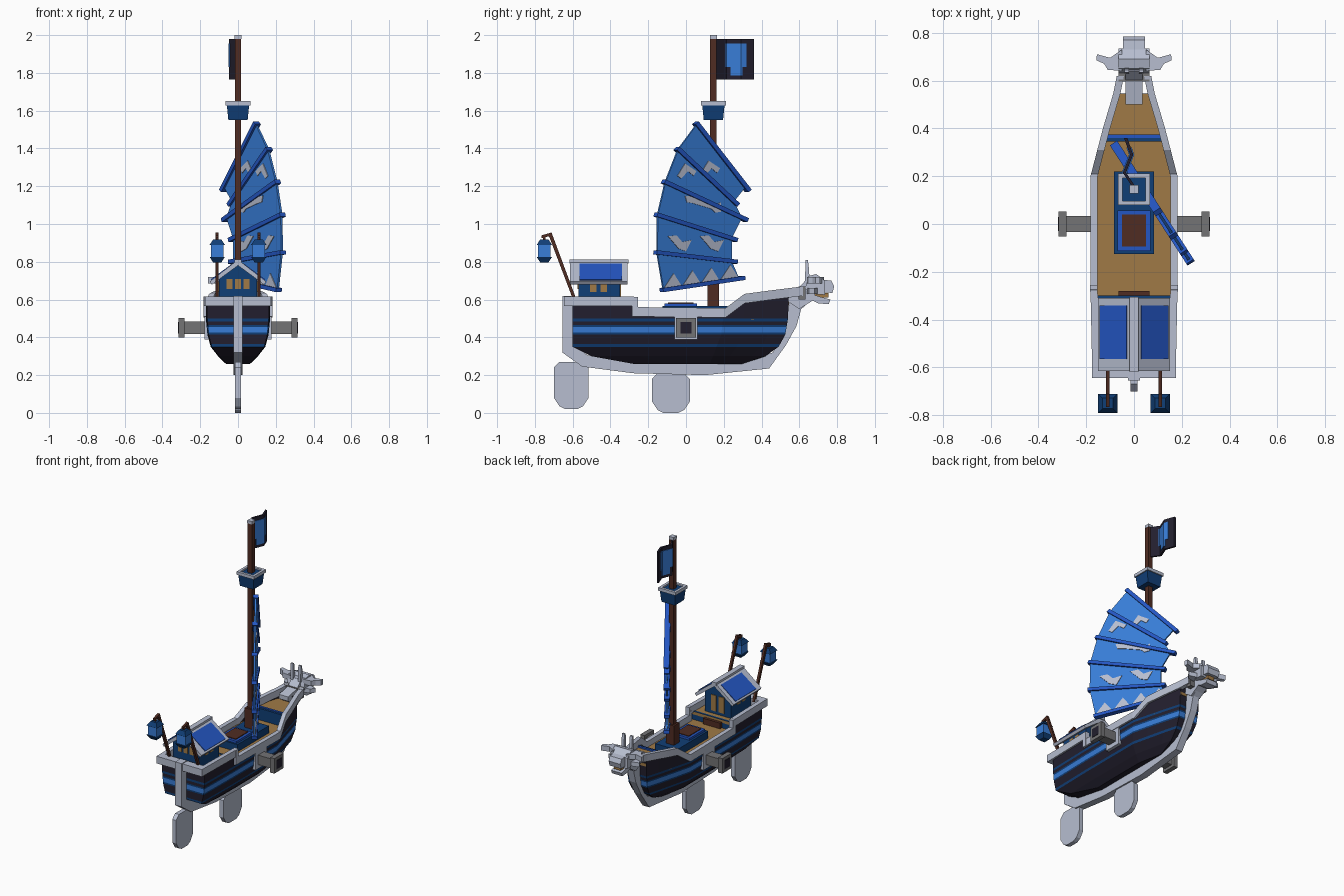
import bpy, bmesh
from mathutils import Vector

cube = bpy.data.objects.get("Cube")
if cube:
    bpy.data.objects.remove(cube, do_unlink=True)


def material(name, *rgb):
    lin = [((c / 255 + 0.055) / 1.055) ** 2.4 for c in rgb] + [1.0]
    m = bpy.data.materials.new(name)
    m.use_nodes = True
    m.diffuse_color = lin
    m.node_tree.nodes["Principled BSDF"].inputs["Base Color"].default_value = lin
    return m


PALE = material("pale grey", 183, 190, 208)
GREY = material("mid grey", 115, 115, 117)
BLACK = material("dark hull", 34, 31, 46)
NAVY = material("navy blue", 16, 62, 118)
ROYAL = material("royal blue", 36, 86, 195)
SKY = material("bright blue", 56, 125, 215)
TAN = material("tan wood", 160, 122, 70)
BROWN = material("brown wood", 80, 44, 34)


def build(name, verts, faces, mats, index=None):
    me = bpy.data.meshes.new(name)
    me.from_pydata([tuple(v) for v in verts], [], faces)
    for m in mats:
        me.materials.append(m)
    if index:
        for p, i in zip(me.polygons, index):
            p.material_index = i
    bm = bmesh.new()
    bm.from_mesh(me)
    bmesh.ops.recalc_face_normals(bm, faces=bm.faces)
    bm.to_mesh(me)
    bm.free()
    ob = bpy.data.objects.new(name, me)
    bpy.context.scene.collection.objects.link(ob)
    return ob


def loft(name, a, b, mat):
    n = len(a)
    sides = [(i, (i + 1) % n, n + (i + 1) % n, n + i) for i in range(n)]
    caps = [tuple(range(n))[::-1], tuple(range(n, 2 * n))]
    return build(name, list(a) + list(b), sides + caps, [mat])


def prism(name, pts, axis, a, b, mat, taper=1.0):
    """Extrude a 2D outline along an axis, optionally scaling the far end."""
    put = {"x": lambda p, t: (t, p[0], p[1]), "y": lambda p, t: (p[0], t, p[1]),
           "z": lambda p, t: (p[0], p[1], t)}[axis]
    c = sum((Vector(p) for p in pts), Vector((0, 0))) / len(pts)
    far = [c + (Vector(p) - c) * taper for p in pts]
    return loft(name, [put(p, a) for p in pts], [put(p, b) for p in far], mat)


def box(name, x0, x1, y0, y1, z0, z1, mat, taper=1.0):
    return prism(name, [(x0, y0), (x1, y0), (x1, y1), (x0, y1)], "z", z0, z1, mat, taper)


def interp(table, t, k=1):
    for p, q in zip(table, table[1:]):
        if t <= q[0]:
            f = max(0, (t - p[0]) / (q[0] - p[0]))
            return p[k] + f * (q[k] - p[k])
    return table[-1][k]


# hull lines: half width and rail height along y; fullness and ends by height
WIDTH = [(-.65, .162), (-.3, .17), (.2, .17), (.4, .118), (.545, .075), (.62, .06)]
RAIL = [(-.65, .59), (-.275, .59), (-.265, .535), (.21, .53), (.31, .605), (.46, .625), (.62, .645)]
FORM = [(.26, .38, -.28, .30), (.30, .62, -.5, .42), (.35, .85, -.6, .49),
        (.41, .95, -.6, .525), (.5, 1, -.6, .54), (.6, 1, -.6, .545)]
stations = [-.6, -.45, -.275, -.265, 0, .2, .31, .45, .545]
levels = [None, .5, .485, .465, .455, .425, .415, .365, .35, .3, .26]
bands = [0, 1, 0, 1, 2, 1, 0, 1, 0, 0]
verts, faces, idx = [], [], []
N = len(stations)
for z in levels:
    for s in (-1, 1):
        for y in stations:
            zz = interp(RAIL, y) if z is None else z
            y0, y1 = interp(FORM, zz, 2), interp(FORM, zz, 3)
            yy = y0 + (y + .6) / 1.145 * (y1 - y0)
            verts.append((s * interp(WIDTH, y) * interp(FORM, zz), yy, zz))
for i, band in enumerate(bands):
    top, low = 2 * N * i, 2 * N * (i + 1)
    for o in (0, N):
        for j in range(N - 1):
            faces.append((top + o + j, top + o + j + 1, low + o + j + 1, low + o + j))
    for j in (0, N - 1):
        faces.append((top + j, top + N + j, low + N + j, low + j))
    idx += [band] * (2 * N)
base = 2 * N * len(bands)
for j in range(N - 1):
    faces.append((base + j, base + j + 1, base + N + j + 1, base + N + j))
    idx.append(0)
build("hull", verts, faces, [BLACK, NAVY, SKY], idx)

# decks at three heights
for name, ys, z in (("poop_deck", (-.6, -.3), .57), ("main_deck", (-.3, .2, .36), .515),
                    ("fore_deck", (.36, .4, .545), .59)):
    edge = [(interp(WIDTH, y) - .002, y) for y in ys]
    prism(name, edge + [(-x, y) for x, y in edge[::-1]], "z", z - .02, z, TAN)
box("poop_riser", -.165, .165, -.315, -.3, .515, .572, NAVY)
box("cabin_step", -.065, .065, -.31, -.28, .515, .555, BROWN)
box("fore_riser", -.118, .118, .345, .365, .515, .595, NAVY)
box("fore_riser_trim", -.115, .115, .36, .375, .59, .6, ROYAL)

# gunwale rails
for s in (-1, 1):
    path = [-.64, -.275, -.265, .2, .21, .31, .4, .46, .545, .62]
    v, f = [], []
    for y in path:
        w, z = interp(WIDTH, y), interp(RAIL, y)
        v += [(s * (w + dx), y, z + dz) for dx, dz in
              ((-.018, -.025), (.012, -.025), (.012, .025), (-.018, .025))]
    for i in range(len(path) - 1):
        f += [(4 * i + k, 4 * i + (k + 1) % 4, 4 * i + 4 + (k + 1) % 4, 4 * i + 4 + k) for k in range(4)]
    f += [(3, 2, 1, 0), tuple(range(len(v) - 4, len(v)))]
    build("rail_right" if s < 0 else "rail_left", v, f, [PALE])
    x = s * .168
    box("rail_step", x - .015, x + .015, -.285, -.255, .51, .614, PALE)
box("stern_rail", -.175, .175, -.645, -.59, .565, .615, PALE)

# keel, rudder and fin
outer = [(-.655, .62), (-.655, .32), (-.55, .245), (-.28, .21), (.1, .2), (.44, .235),
         (.53, .36), (.585, .46), (.61, .55), (.68, .61)]
inner = [(.56, .64), (.535, .53), (.51, .43), (.46, .32), (.3, .265), (-.28, .265),
         (-.52, .305), (-.595, .36), (-.595, .62)]
prism("keel", outer + inner, "x", -.025, .025, PALE)
for name, y0, y1, z0, z1 in (("rudder", -.7, -.515, .02, .27), ("fin", -.18, .02, 0, .21)):
    c = .03
    prism(name, [(y0, z0 + 2 * c), (y0 + c, z0 + c / 2), (y0 + 2 * c, z0), (y1 - 2 * c, z0),
                 (y1 - c, z0 + c / 2), (y1, z0 + 2 * c), (y1, z1 - c), (y1 - c, z1),
                 (y0 + c, z1), (y0, z1 - c)], "x", -.015, .015, PALE)

# gun ports on both sides
for s in (-1, 1):
    sq = lambda r: [(-r, .45 - r), (r, .45 - r), (r, .45 + r), (-r, .45 + r)]
    prism("gun_barrel", sq(.033), "x", s * .15, s * .29, GREY)
    prism("gun_muzzle", sq(.052), "x", s * .283, s * .315, GREY)
    prism("gun_bore", sq(.03), "x", s * .31, s * .318, BLACK)
    prism("gun_port_frame", sq(.062), "x", s * .15, s * .178, PALE)

# hatch and mast
box("hatch_base", -.083, .083, -.125, .22, .515, .565, NAVY)
box("hatch_frame", -.068, .068, -.113, .057, .56, .58, ROYAL)
box("hatch_lid", -.05, .05, -.095, .04, .575, .585, BROWN)
box("mast_foot", -.03, .03, .115, .175, .55, .7, BROWN)
box("mast", -.017, .017, .128, .162, .55, 1.985, BROWN)
box("mast_cap", -.018, .018, .127, .163, 1.98, 2.0, PALE)
box("crows_nest", -.06, .06, .085, .205, 1.64, 1.55, NAVY, .85)
for s in (-1, 1):
    box("nest_rim_side", s * .048, s * .066, .079, .211, 1.628, 1.65, PALE)
    box("nest_rim_end", -.066, .066, .145 + s * .048, .145 + s * .066, 1.628, 1.65, PALE)

# waving flag with emblem
WAVE = [(.155, 0), (.215, -.04), (.29, -.01), (.36, -.035)]
def ribbon(name, y0, y1, z0, z1, t, mat):
    ys = [y0] + [p[0] for p in WAVE if y0 < p[0] < y1] + [y1]
    line = [(interp(WAVE, y), y) for y in ys]
    prism(name, [(x - t, y) for x, y in line] + [(x + t, y) for x, y in line[::-1]], "z", z0, z1, mat)
ribbon("flag", .155, .36, 1.765, 1.98, .007, BLACK)
ribbon("flag_emblem", .21, .32, 1.83, 1.955, .011, SKY)
ribbon("flag_emblem_tip", .235, .3, 1.785, 1.83, .011, SKY)

# fan sail, set at an angle to the ship
def slab(name, pts, t, mat):
    at = lambda p, o: (.133 - .646 * p[0] + .84 * o, p[0] + .543 * o, p[1])
    return loft(name, [at(p, -t) for p in pts], [at(p, t) for p in pts], mat)

battens = [((-.13, .65), (.305, .715)), ((-.163, .85), (.265, .80)), ((-.16, 1.05), (.265, .915)),
           ((-.12, 1.225), (.32, 1.02)), ((-.05, 1.4), (.27, 1.1)), ((.05, 1.535), (.33, 1.175))]
ends = [(Vector(a), Vector(b)) for a, b in battens]
for a, b in ends:
    d = (b - a).normalized()
    n = Vector((-d.y, d.x)) * .011
    slab("sail_batten", [a - n, b - n, b + n, a + n], .018, ROYAL)
for (a, b), (c, d) in zip(ends, ends[1:]):
    slab("sail_panel", [a.lerp(b, .02), a.lerp(b, .94), c.lerp(d, .94), c.lerp(d, .02)], .006, SKY)

# sail markings
chevron = [(-.05, -.03), (-.01, .035), (.05, -.005), (.035, -.03), (.005, -.005), (-.03, -.045)]
bone = [(-.1, .05), (-.06, .045), (.06, .0), (.09, .015), (.09, -.035), (.06, -.04), (.04, -.02), (-.06, .01), (-.09, .015)]
zigzag = [(-.065, .035), (-.02, .04), (.01, .005), (.06, .015), (.03, -.045), (-.01, -.03), (-.03, -.005)]
for shape, places in ((chevron, ((0, 1.285), (.125, 1.3))), (bone, ((.09, 1.1),)),
                      (zigzag, ((-.035, .9), (.135, .9)))):
    for y, z in places:
        slab("sail_marking", [(y + p, z + q) for p, q in shape], .01, PALE)
for i in range(4):
    y = -.075 + i * .1
    z = .66 + .149 * (y + .13)
    slab("sail_tooth", [(y - .045, z - .006), (y + .045, z + .007), (y + .005, z + .07)], .01, PALE)

# cabin with gable roof
prism("cabin", [(-.1, .56), (.1, .56), (.1, .72), (0, .79), (-.1, .72)], "y", -.57, -.35, NAVY)
for s in (-1, 1):
    on = lambda t, h: (s * (.15 * t + .59 * h), .805 - .11 * t + .806 * h)
    prism("roof_slope", [on(0, -.02), on(1, -.02), on(1, 0), on(0, .005)], "y", -.615, -.31, PALE)
    prism("roof_panel", [on(.18, -.005), on(.94, -.005), on(.94, .006), on(.18, .006)],
          "y", -.565, -.34, ROYAL)
    for y in (-.49, -.435):
        x = s * .1
        box("side_window", x - .004, x + .004, y - .017, y + .017, .64, .695, TAN)
    box("door_panel", s * .01, s * .05, -.352, -.345, .59, .7, TAN)
for x in (-.045, 0, .045):
    box("stern_window", x - .015, x + .015, -.575, -.568, .655, .71, TAN)
box("roof_ridge", -.018, .018, -.618, -.305, .79, .812, PALE)

# stern lanterns on bent poles
for s in (-1, 1):
    x, y = s * .11, -.75
    pole = [(-.598, .6), (-.58, .6), (-.712, .955), (-.765, .94), (-.765, .925), (-.725, .935)]
    prism("lantern_pole", pole, "x", x - .008, x + .008, BROWN)
    box("lantern_glass", x - .033, x + .033, y - .033, y + .033, .82, .895, SKY)
    box("lantern_hook", x - .006, x + .006, y - .006, y + .006, .9, .935, BROWN)
    for z0, z1 in ((.825, .797), (.89, .918)):
        box("lantern_cap", x - .04, x + .04, y - .04, y + .04, z0, z1, NAVY, .55)

# beast figurehead
prism("neck", [(.5, .615), (.6, .55), (.68, .6), (.69, .7), (.64, .71), (.6, .665), (.5, .645)],
      "x", -.035, .035, PALE)
box("neck_collar", -.065, .065, .595, .632, .6, .668, GREY)
prism("skull", [(.63, .66), (.65, .725), (.69, .735), (.735, .7), (.735, .625), (.66, .63)],
      "x", -.065, .065, PALE)
prism("snout", [(.72, .64), (.72, .705), (.77, .7), (.785, .67), (.775, .635)], "x", -.045, .045, PALE)
prism("jaw", [(.66, .6), (.66, .63), (.71, .615), (.765, .6), (.755, .575), (.7, .58)],
      "x", -.04, .04, PALE)
box("tongue", -.025, .025, .68, .755, .61, .635, TAN)
for s in (-1, 1):
    prism("horn", [(.63, .7), (.655, .7), (.65, .77), (.645, .81), (.633, .81)], "x", s * .02, s * .04, PALE)
    prism("ear", [(s * .05, .64), (s * .11, .645), (s * .125, .67), (s * .158, .685), (s * .155, .71),
                  (s * .1, .695), (s * .05, .73)], "z", .685, .72, PALE)
    prism("cheek_fin", [(s * .05, .64), (s * .1, .65), (s * .12, .68), (s * .05, .7)], "z", .63, .66, PALE)
